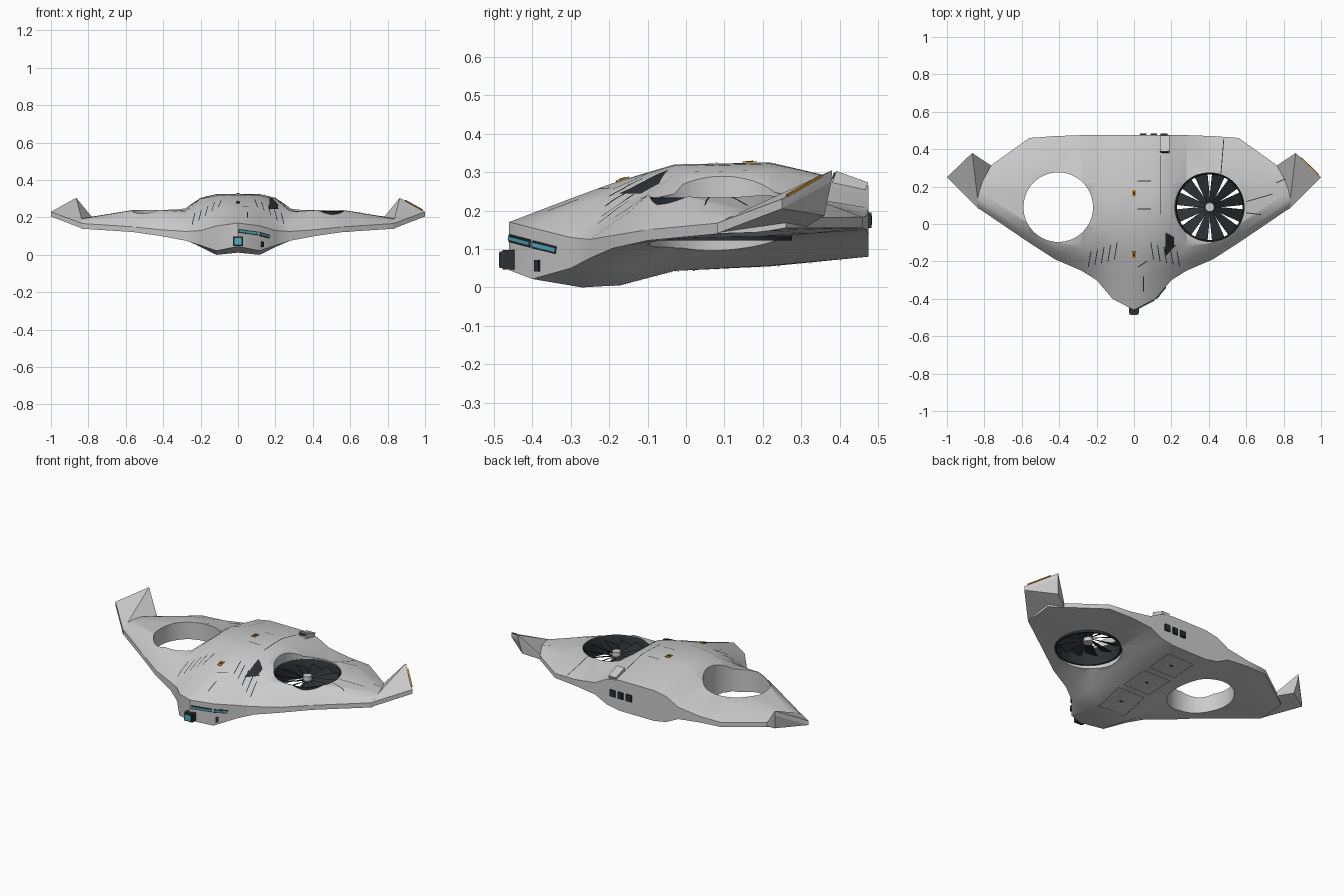
import bpy, bmesh, math
from mathutils import Vector, Matrix
from mathutils.bvhtree import BVHTree

if "Cube" in bpy.data.objects:
    bpy.data.objects.remove(bpy.data.objects["Cube"])


def mat(name, c):
    m = bpy.data.materials.new(name)
    m.diffuse_color = (*c, 1)
    m.use_nodes = True
    m.node_tree.nodes["Principled BSDF"].inputs["Base Color"].default_value = m.diffuse_color
    return m


DARK = mat("dark", (0.025, 0.03, 0.035))
CYAN = mat("cyan", (0.08, 0.42, 0.5))
ORANGE = mat("orange", (0.6, 0.3, 0.03))
HULL = mat("hull_grey", (0.55, 0.55, 0.55))


def finish(name, bm, m=None, smooth=None):
    bmesh.ops.recalc_face_normals(bm, faces=bm.faces)
    me = bpy.data.meshes.new(name)
    bm.to_mesh(me)
    bm.free()
    ob = bpy.data.objects.new(name, me)
    bpy.context.collection.objects.link(ob)
    if m:
        me.materials.append(m)
    if smooth:
        bpy.ops.object.select_all(action='DESELECT')
        ob.select_set(True)
        bpy.context.view_layer.objects.active = ob
        bpy.ops.object.shade_smooth_by_angle(angle=math.radians(smooth))
    return ob


def box(name, loc, size, m=None, rot=(0, 0, 0)):
    bm = bmesh.new()
    bmesh.ops.create_cube(bm, size=1, matrix=Matrix.Diagonal((*size, 1)))
    ob = finish(name, bm, m)
    ob.location, ob.rotation_euler = loc, rot
    return ob


# Blended hull: spanwise sections of (y, top z, bottom z), mirrored in x
SECTIONS = [
    (0, [(-.46, .17, .045), (-.29, .235, .012), (-.18, .275, .015), (-.03, .32, .045), (.22, .325, .055), (.475, .265, .08)]),
    (.115, [(-.40, .155, .022), (-.27, .215, .0), (-.17, .26, .006), (-.03, .317, .043), (.22, .325, .057), (.475, .265, .08)]),
    (.20, [(-.30, .13, .05), (-.22, .185, .042), (-.14, .235, .05), (-.02, .30, .085), (.22, .305, .095), (.475, .25, .095)]),
    (.28, [(-.25, .125, .076), (-.19, .18, .08), (-.12, .23, .09), (0, .246, .115), (.22, .25, .12), (.475, .207, .135)]),
    (.42, [(-.19, .135, .102), (-.15, .195, .108), (-.10, .239, .115), (.09, .242, .127), (.28, .24, .135), (.47, .187, .15)]),
    (.56, [(-.10, .15, .122), (-.06, .20, .126), (0, .238, .129), (.18, .24, .133), (.32, .235, .14), (.46, .183, .155)]),
    (.84, [(.09, .168, .14), (.11, .182, .141), (.14, .192, .142), (.18, .195, .143), (.22, .193, .148), (.26, .18, .155)]),
]
bm = bmesh.new()
stations = [(-x, s) for x, s in SECTIONS[:0:-1]] + SECTIONS
loops = []
for x, s in stations:
    ring = [(x, y, t) for y, t, b in s] + [(x, y, b) for y, t, b in reversed(s)]
    loops.append([bm.verts.new(p) for p in ring])
for a, b in zip(loops, loops[1:]):
    for i in range(len(a)):
        j = (i + 1) % len(a)
        bm.faces.new((a[i], a[j], b[j], b[i]))
for l in (loops[0], loops[-1]):
    for i in range(5):
        bm.faces.new((l[i], l[i + 1], l[10 - i], l[11 - i]))
bmesh.ops.recalc_face_normals(bm, faces=bm.faces)
surf = BVHTree.FromBMesh(bm)
hull = finish("hull", bm, HULL)

# Fan openings cut through both wings
HOLE, R = Vector((.405, .09, .16)), .186
for s in (-1, 1):
    bm = bmesh.new()
    bmesh.ops.create_cone(bm, cap_ends=True, segments=64, radius1=R, radius2=R, depth=.8,
                          matrix=Matrix.Translation((s * HOLE.x, HOLE.y, HOLE.z)))
    cut = finish("duct_cutter", bm)
    cut.hide_render = True
    mod = hull.modifiers.new("cut", 'BOOLEAN')
    mod.object, mod.operation, mod.solver = cut, 'DIFFERENCE', 'EXACT'
    bpy.context.view_layer.objects.active = hull
    bpy.ops.object.modifier_apply(modifier=mod.name)
    bpy.data.objects.remove(cut)
bpy.ops.object.select_all(action='DESELECT')
hull.select_set(True)
bpy.ops.object.shade_smooth_by_angle(angle=math.radians(32))

# Upturned wing tips
TIP = [(1, .25, .23), (1, .25, .205), (.865, .38, .305), (.865, .378, .275), (.85, .36, .187), (.83, .08, .14),
       (.83, .08, .167), (.765, .313, .158), (.765, .313, .183), (.83, .21, .195)]
for s, side in ((-1, "left"), (1, "right")):
    bm = bmesh.new()
    vs = [bm.verts.new((s * x, y, z)) for x, y, z in TIP]
    bmesh.ops.convex_hull(bm, input=vs)
    finish(side + "_wing_tip", bm, HULL)

# Ducted fan on the right: ring, blades, hub
bm = bmesh.new()
prof = [(R, .122), (R, .232), (R - .004, .234), (R - .010, .226), (R - .010, .122)]
rows = []
for i in range(64):
    a = math.tau * i / 64
    rows.append([bm.verts.new((HOLE.x + r * math.cos(a), HOLE.y + r * math.sin(a), z)) for r, z in prof])
for i in range(64):
    a, b = rows[i], rows[(i + 1) % 64]
    for k in range(5):
        bm.faces.new((a[k], b[k], b[(k + 1) % 5], a[(k + 1) % 5]))
finish("fan_duct", bm, DARK, 40)
bm = bmesh.new()
for i in range(12):
    m = Matrix.Translation((HOLE.x, HOLE.y, .19)) @ Matrix.Rotation(math.tau * (i + .5) / 12, 4, 'Z')
    up, lo = [], []
    for r, w, t in ((.02, .010, .6), (.08, .022, .5), (.177, .038, .4)):
        for s in (-1, 1):
            p = Vector((r, s * w * math.cos(t), s * w * math.sin(t)))
            up.append(bm.verts.new(m @ (p + Vector((0, 0, .002)))))
            lo.append(bm.verts.new(m @ (p - Vector((0, 0, .002)))))
    for k in (0, 2):
        bm.faces.new((up[k], up[k + 1], up[k + 3], up[k + 2]))
        bm.faces.new((lo[k], lo[k + 2], lo[k + 3], lo[k + 1]))
        for q in (k, k + 1):
            bm.faces.new((up[q], up[q + 2], lo[q + 2], lo[q]))
    bm.faces.new((up[4], up[5], lo[5], lo[4]))
finish("fan_blades", bm, DARK)
bm = bmesh.new()
bmesh.ops.create_cone(bm, cap_ends=True, segments=32, radius1=.028, radius2=.024, depth=.06,
                      matrix=Matrix.Translation((HOLE.x, HOLE.y, .19)))
finish("fan_hub", bm, HULL, 30)


# Surface details projected onto the hull from above or below
def drop(x, y, up=1, off=.0025):
    p = surf.ray_cast(Vector((x, y, up)), Vector((0, 0, -up)))[0]
    return p + Vector((0, 0, off * up)) if p else None


def seam(bm, x0, y0, x1, y1, w=.0022, up=1):
    d = Vector((x1 - x0, y1 - y0))
    n = max(2, int(d.length / .015))
    s = Vector((-d.y, d.x)).normalized() * w
    prev = None
    for i in range(n + 1):
        x, y = x0 + d.x * i / n, y0 + d.y * i / n
        a, b = drop(x + s.x, y + s.y, up), drop(x - s.x, y - s.y, up)
        cur = (bm.verts.new(a), bm.verts.new(b)) if a and b else None
        if prev and cur:
            bm.faces.new((prev[0], prev[1], cur[1], cur[0]))
        prev = cur


bm = bmesh.new()
for s in (-1, 1):
    for i in range(5):
        seam(bm, s * (.09 + .035 * i), -.10 - .012 * i, s * (.105 + .035 * i), -.19 - .01 * i)
for l in [(.48, .455, .465, .27), (.60, .12, .74, .16), (.60, .06, .68, .05), (.14, .37, .14, .05), (.02, .08, .09, .08),
          (.02, .23, .09, .23), (.05, -.28, .05, -.36), (.02, -.23, .07, -.20), (.83, .25, .76, .22)]:
    seam(bm, *l)
finish("top_seams", bm, DARK)
bm = bmesh.new()
for x0, x1, y0, y1 in ((-.09, .09, -.2, -.02), (-.09, .09, .02, .2), (-.09, .09, .24, .4)):
    for l in ((x0, y0, x1, y0), (x1, y0, x1, y1), (x1, y1, x0, y1), (x0, y1, x0, y0)):
        seam(bm, *l, w=.0015, up=-1)
    seam(bm, -.012, (y0 + y1) / 2, .012, (y0 + y1) / 2, w=.007, up=-1)
finish("belly_panels", bm, DARK)

# Triangular side intake, draped as a fine grid
bm = bmesh.new()
A, B, C = Vector((.17, -.045)), Vector((.165, -.175)), Vector((.248, -.09))
N, grid = 10, {}
for i in range(N + 1):
    for j in range(N + 1 - i):
        p = A + (B - A) * i / N + (C - A) * j / N
        grid[i, j] = bm.verts.new(drop(p.x, p.y, off=.009))
for i, j in grid:
    for tri in (((i, j), (i + 1, j), (i, j + 1)), ((i + 1, j), (i + 1, j + 1), (i, j + 1))):
        if all(k in grid for k in tri):
            bm.faces.new([grid[k] for k in tri])
finish("side_intake", bm, DARK)

# Orange top markers
for i, y in enumerate((-.165, .165)):
    z = drop(0, y).z
    tilt = math.atan2(drop(0, y + .01).z - drop(0, y - .01).z, .02)
    box(f"marker_{i}", (0, y, z - .001), (.024, .036, .005), ORANGE, (tilt, 0, 0))
    box(f"marker_slot_{i}", (0, y, z), (.009, .018, .006), DARK, (tilt, 0, 0))

# Nose camera and light strips
box("camera_housing", (0, -.46, .072), (.055, .034, .05), DARK)
box("camera_collar", (0, -.48, .072), (.05, .010, .044), DARK)
box("camera_lens", (0, -.485, .072), (.038, .002, .034), CYAN)


def strip(name, p, q, h, d, m):
    p, q = Vector(p), Vector(q)
    v = q - p
    bx = box(name, (p + q) / 2, (v.length, d, h), m)
    bx.rotation_euler = (0, -math.asin(v.z / v.length), math.atan2(v.y, v.x))


for nm, h, d, m in (("strip_frame", .020, .006, DARK), ("light_strip", .010, .010, CYAN)):
    strip(nm + "_front", (.004, -.459, .128), (.108, -.405, .114), h, d, m)
    strip(nm + "_side", (.117, -.399, .112), (.168, -.338, .097), h, d, m)
box("side_sensor", (.128, -.386, .056), (.016, .012, .03), DARK, (0, 0, .85))
strip("tip_light", (.987, .263, .239), (.895, .352, .290), .006, .008, ORANGE)

# Rear vents and dorsal scoop
for i, x in enumerate((.05, .105, .16)):
    box(f"rear_vent_{i}", (x, .477, .175), (.036, .012, .04), DARK)
    box(f"rear_vent_core_{i}", (x, .4825, .175), (.022, .003, .024), DARK)
box("dorsal_scoop", (.165, .427, .273), (.05, .088, .032), HULL, (-.34, 0, 0))
box("scoop_mouth", (.165, .385, .291), (.036, .006, .016), DARK, (-.34, 0, 0))
